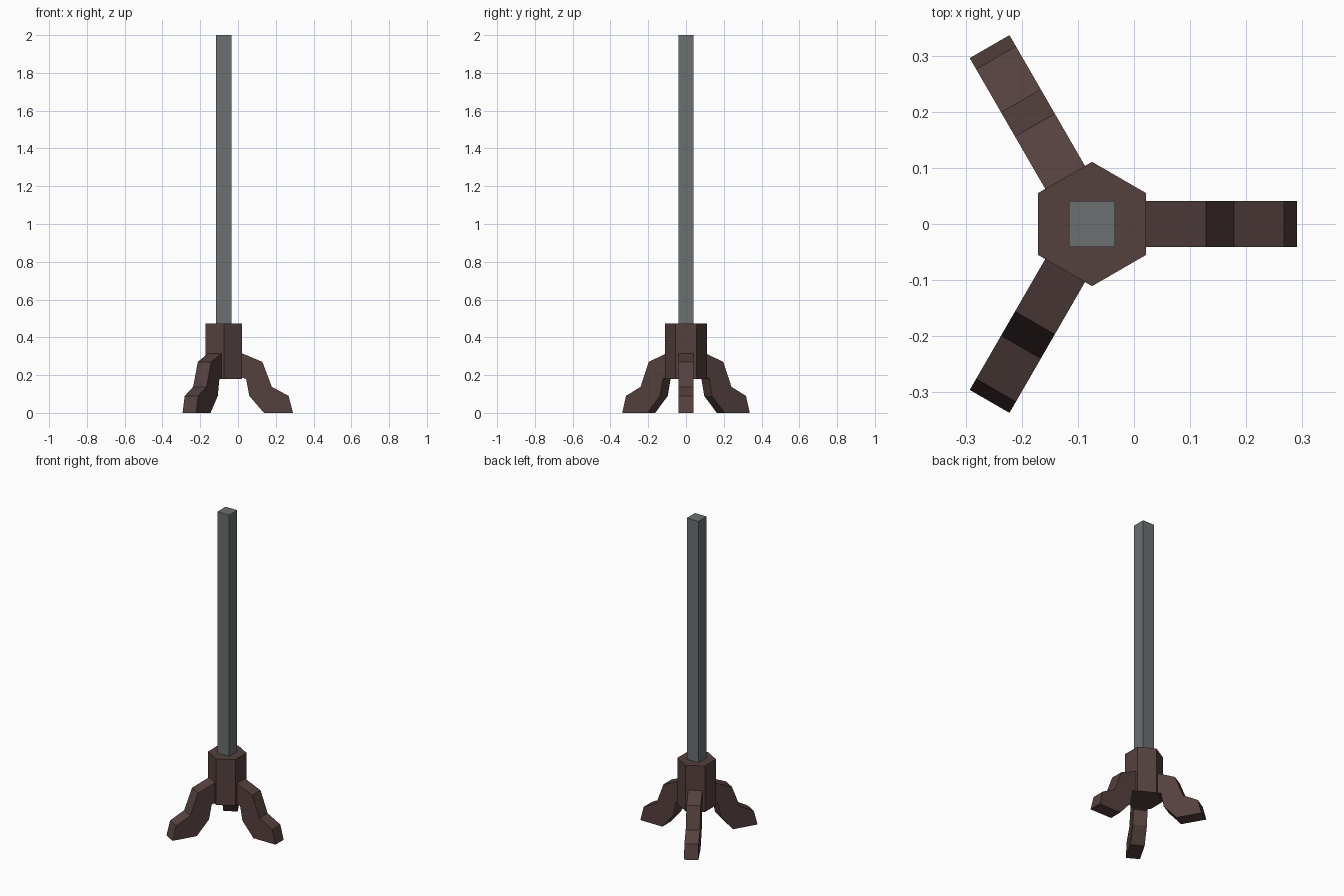
import bpy, bmesh
from math import radians
from mathutils import Matrix, Vector

cube = bpy.data.objects.get("Cube")
if cube:
    bpy.data.objects.remove(cube, do_unlink=True)

CX = -0.075  # pole axis


def material(name, rgb):
    m = bpy.data.materials.new(name)
    m.use_nodes = True
    m.diffuse_color = (*rgb, 1)
    m.node_tree.nodes["Principled BSDF"].inputs["Base Color"].default_value = (*rgb, 1)
    return m


def prism(name, outline, depth, mat, matrix):
    """Extrude a closed outline of points along the depth vector."""
    bm = bmesh.new()
    face = bm.faces.new([bm.verts.new(p) for p in outline])
    out = bmesh.ops.extrude_face_region(bm, geom=[face])
    bmesh.ops.translate(bm, vec=depth, verts=[v for v in out["geom"] if isinstance(v, bmesh.types.BMVert)])
    bmesh.ops.recalc_face_normals(bm, faces=bm.faces)
    mesh = bpy.data.meshes.new(name)
    bm.to_mesh(mesh)
    bm.free()
    mesh.materials.append(mat)
    obj = bpy.data.objects.new(name, mesh)
    obj.matrix_world = matrix
    bpy.context.collection.objects.link(obj)
    return obj


brown = material("dark brown wood", (0.089, 0.052, 0.048))
grey = material("grey metal", (0.147, 0.162, 0.166))
axis = Matrix.Translation((CX, 0, 0))

# Hexagonal hub
hexagon = [Matrix.Rotation(radians(30 + 60 * i), 3, "Z") @ Vector((0.111, 0, 0.18)) for i in range(6)]
prism("hub", hexagon, (0, 0, 0.292), brown, axis)

# Square pole
H = 0.041
square = [(-H, -H, 0.47), (H, -H, 0.47), (H, H, 0.47), (-H, H, 0.47)]
prism("pole", square, (0, 0, 1.53), grey, axis)

# Three bent legs, profile as distance from the axis and height
profile = [(0.085, 0.32), (0.097, 0.315), (0.204, 0.27), (0.254, 0.138), (0.343, 0.09),
           (0.366, 0), (0.212, 0), (0.135, 0.09), (0.118, 0.18), (0.085, 0.19)]
for side, angle in (("left", 0), ("back_right", 120), ("front_right", 240)):
    prism(side + "_leg", [(r, -H, z) for r, z in profile], (0, 2 * H, 0), brown,
          axis @ Matrix.Rotation(radians(angle), 4, "Z"))
